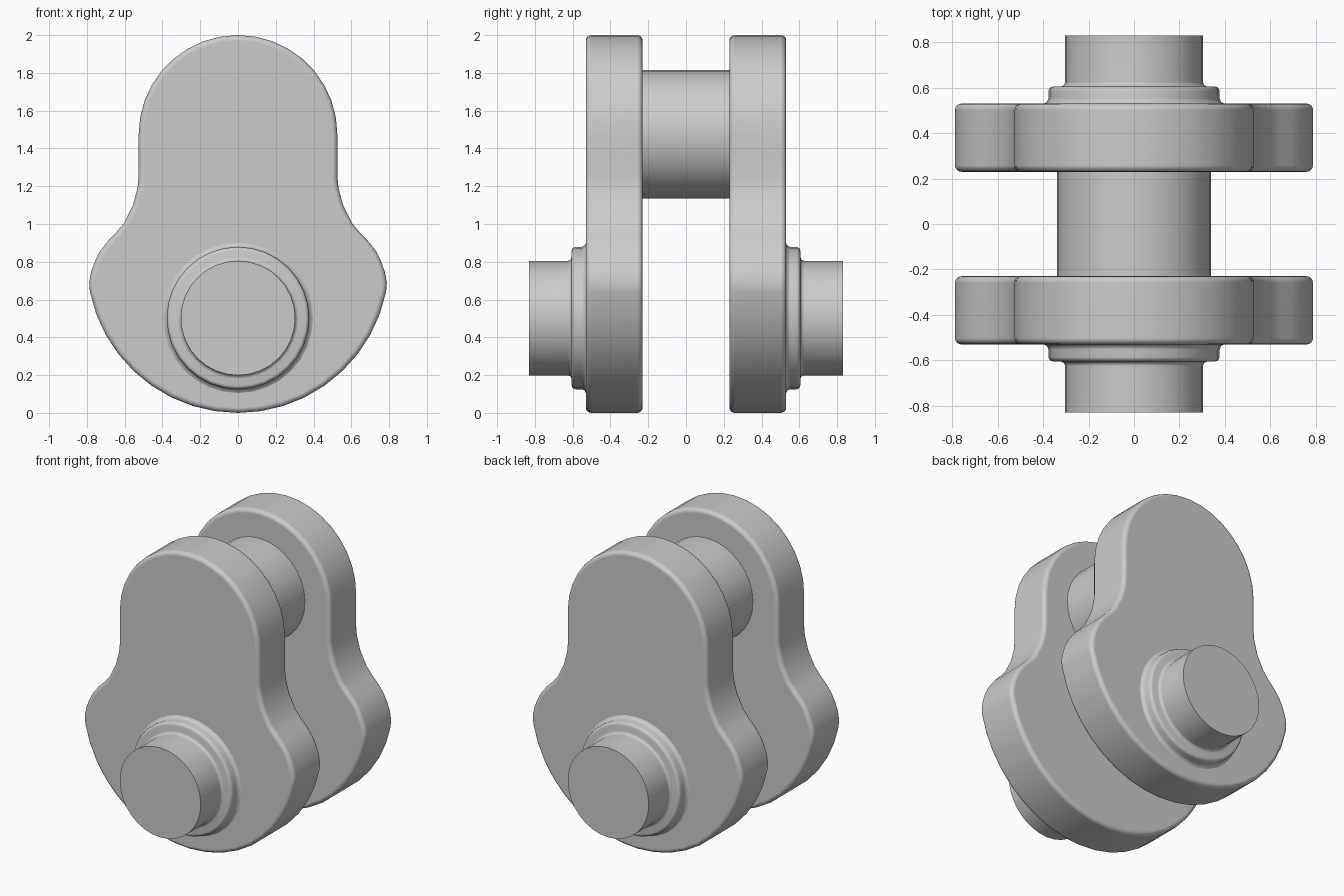
import bpy, bmesh, math
from mathutils import Vector, Matrix

if "Cube" in bpy.data.objects:
    bpy.data.objects.remove(bpy.data.objects["Cube"])


def finish(name, bm, angle=35, mirror=True):
    bmesh.ops.recalc_face_normals(bm, faces=bm.faces)
    mesh = bpy.data.meshes.new(name)
    bm.to_mesh(mesh)
    bm.free()
    mesh.shade_smooth()
    mesh.set_sharp_from_angle(angle=math.radians(angle))
    obj = bpy.data.objects.new(name, mesh)
    bpy.context.collection.objects.link(obj)
    if mirror:
        mod = obj.modifiers.new("Mirror", "MIRROR")
        mod.use_axis = (False, True, False)
        mod.use_mirror_merge = False
    wn = obj.modifiers.new("WeightedNormal", "WEIGHTED_NORMAL")
    wn.keep_sharp = True
    return obj


def arc(cz, r, a0, a1, n):
    return [(r * math.cos(math.radians(a0 + (a1 - a0) * i / n)),
             cz + r * math.sin(math.radians(a0 + (a1 - a0) * i / n)))
            for i in range(n + 1)]


def lathe(name, profile, cz, steps=32, mirror=True):
    # profile is (radius, y), turned about the y axis at height cz
    bm = bmesh.new()
    verts = [bm.verts.new((r, y, cz)) for r, y in profile]
    edges = [bm.edges.new(p) for p in zip(verts, verts[1:])]
    bmesh.ops.spin(bm, geom=verts + edges, cent=(0, 0, cz), axis=(0, 1, 0),
                   angle=math.tau, steps=steps)
    bmesh.ops.remove_doubles(bm, verts=bm.verts, dist=1e-4)
    return finish(name, bm, 50, mirror)


# crank webs: rounded head, concave waist, wide counterweight
flank = [(0.526, 1.36), (0.526, 1.25), (0.532, 1.19), (0.556, 1.10),
         (0.603, 1.005), (0.645, 0.955), (0.693, 0.905), (0.73, 0.857),
         (0.757, 0.804), (0.778, 0.745), (0.788, 0.69)]
outline = arc(1.474, 0.526, 180, 0, 18) + flank
outline += arc(0.8, 0.8, -11.5, -168.5, 18)
outline += [(-x, z) for x, z in reversed(flank)]

bm = bmesh.new()
base = bm.faces.new([bm.verts.new((x, 0.23, z)) for x, z in outline])
ext = bmesh.ops.extrude_face_region(bm, geom=[base], use_keep_orig=True)
bmesh.ops.translate(bm, vec=(0, 0.30, 0),
                    verts=[v for v in ext["geom"] if isinstance(v, bmesh.types.BMVert)])
rims = [e for e in bm.edges if abs(e.verts[0].co.y - e.verts[1].co.y) < 1e-5]
bmesh.ops.bevel(bm, geom=rims, offset=0.028, offset_type="OFFSET", segments=4,
                profile=0.5, affect="EDGES")
finish("crank_web", bm)

# main journals with stepped, filleted collars
lathe("main_journal", [
    (0, 0.83), (0.303, 0.83), (0.303, 0.625), (0.308, 0.612), (0.322, 0.605),
    (0.358, 0.605), (0.371, 0.599), (0.377, 0.586), (0.377, 0.553),
    (0.382, 0.538), (0.397, 0.53), (0.397, 0.50), (0, 0.50)], 0.502)

# crank pin joining the webs
lathe("crank_pin", [(0, -0.25), (0.34, -0.25), (0.34, 0.25), (0, 0.25)],
      1.476, mirror=False)
